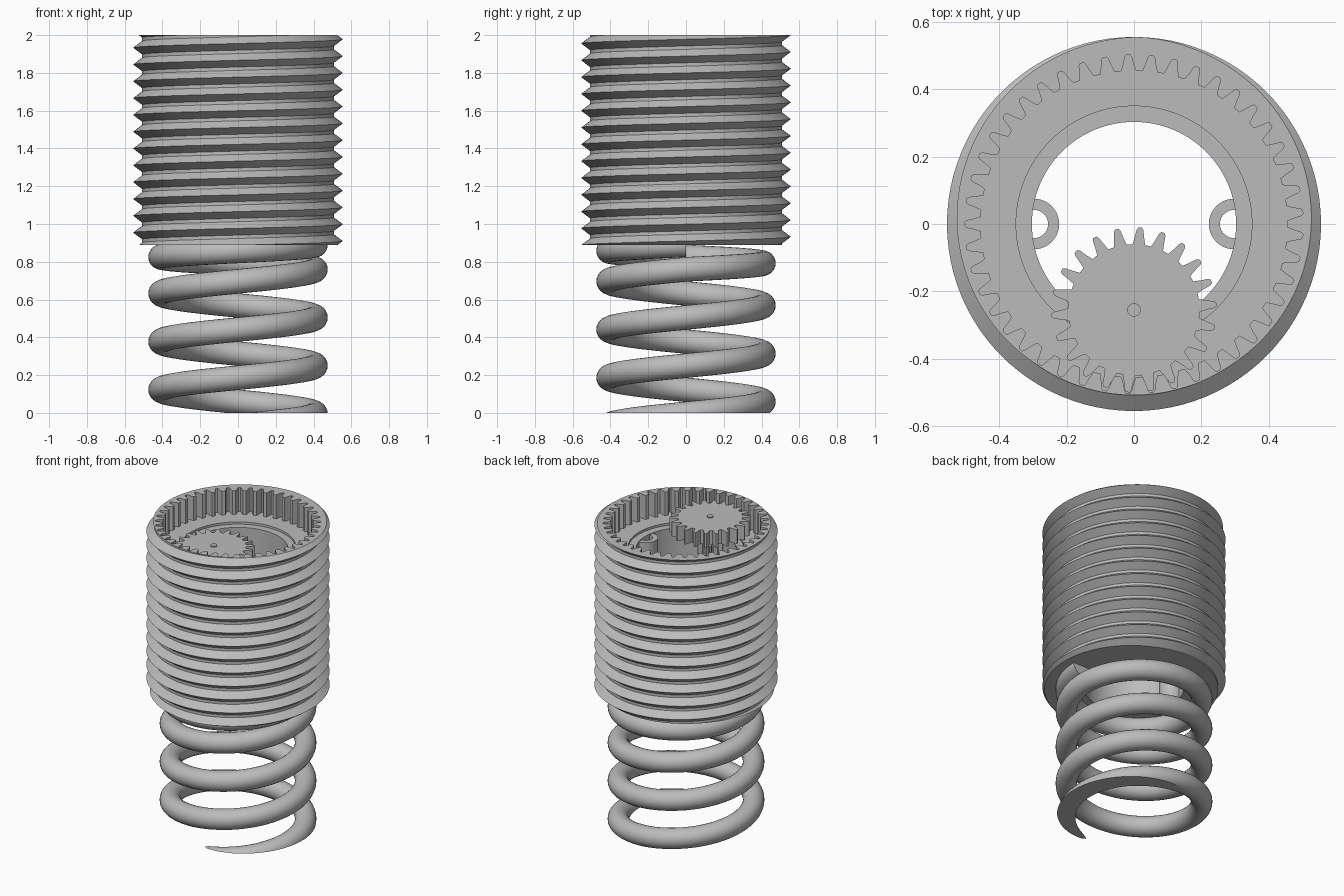
import bpy, bmesh, math
from math import cos, sin, tau, radians
from mathutils import Vector

cube = bpy.data.objects.get("Cube")
if cube:
    bpy.data.objects.remove(cube)

metal = bpy.data.materials.new("grey_metal")
metal.use_nodes = True
GREY = (0.5, 0.5, 0.5, 1)
metal.diffuse_color = GREY
metal.node_tree.nodes["Principled BSDF"].inputs["Base Color"].default_value = GREY


def finish(bm, name, recalc=True):
    if recalc:
        bmesh.ops.recalc_face_normals(bm, faces=bm.faces)
    mesh = bpy.data.meshes.new(name)
    bm.to_mesh(mesh)
    bm.free()
    ob = bpy.data.objects.new(name, mesh)
    bpy.context.collection.objects.link(ob)
    mesh.materials.append(metal)
    bpy.ops.object.select_all(action='DESELECT')
    ob.select_set(True)
    bpy.context.view_layer.objects.active = ob
    bpy.ops.object.shade_smooth_by_angle(angle=radians(30))
    return ob


def circle(r, n=96, cx=0, cy=0):
    return [(cx + r * cos(tau * i / n), cy + r * sin(tau * i / n)) for i in range(n)]


def tooth_ring(teeth, root, tip, phase, cx=0, cy=0):
    """Outline of a gear with rounded teeth; one tooth is centred on phase."""
    shape = [(-.34, 0), (-.23, .4), (-.15, .85), (-.08, 1),
             (.08, 1), (.15, .85), (.23, .4), (.34, 0)]
    pts = []
    for t in range(teeth):
        for f, h in shape:
            a = radians(phase) + tau * (t + f) / teeth
            r = root + (tip - root) * h
            pts.append((cx + r * cos(a), cy + r * sin(a)))
    return pts


def add_loop(bm, pts, z):
    vs = [bm.verts.new((x, y, z)) for x, y in pts]
    es = [bm.edges.new((vs[i - 1], vs[i])) for i in range(len(vs))]
    return vs, es


def wall(bm, a, b):
    for i in range(len(a)):
        bm.faces.new((a[i - 1], a[i], b[i], b[i - 1]))


def fill(bm, edges):
    bmesh.ops.triangle_fill(bm, edges=edges, use_beauty=True, normal=Vector((0, 0, 1)))


def prism(name, pts, z0, z1):
    bm = bmesh.new()
    low, _ = add_loop(bm, pts, z0)
    high, _ = add_loop(bm, pts, z1)
    wall(bm, low, high)
    bm.faces.new(low)
    bm.faces.new(high)
    return finish(bm, name)


def tube(name, cx, r_out, r_in, z0, z1):
    bm = bmesh.new()
    rings = [add_loop(bm, circle(r, 40, cx), z)[0]
             for r, z in ((r_out, z0), (r_out, z1), (r_in, z1), (r_in, z0))]
    for i in range(4):
        wall(bm, rings[i - 1], rings[i])
    return finish(bm, name)


# Threaded housing: helical outer skin trimmed flat at both ends
BOTTOM, TOP, LEDGE = 0.89, 2.0, 1.84
PITCH, CREST, ROOT, N = 0.089, 0.555, 0.508, 96
bm = bmesh.new()
rows = []
for k in range(N * 17 + 1):
    a, z = tau * k / N, 0.91 - 2 * PITCH + PITCH * k / N
    rows.append([bm.verts.new((r * cos(a), r * sin(a), z + dz * PITCH))
                 for r, dz in ((CREST, 0), (ROOT, .4), (ROOT, .6))])
for k in range(N * 16):
    a, b = rows[k], rows[k + 1]
    a, b = a + [rows[k + N][0]], b + [rows[k + N + 1][0]]
    for j in range(3):
        bm.faces.new((a[j], b[j], b[j + 1], a[j + 1]))
ends = []
for z, sign in ((BOTTOM, -1), (TOP, 1)):
    bmesh.ops.bisect_plane(bm, geom=bm.verts[:] + bm.edges[:] + bm.faces[:], dist=1e-6,
                           plane_co=(0, 0, z), plane_no=(0, 0, sign), clear_outer=True)
for z in (BOTTOM, TOP):
    ends.append([e for e in bm.edges if e.is_boundary
                 and all(abs(v.co.z - z) < 1e-4 for v in e.verts)])

# Internal ring gear, stepped ledge and bore of the housing
teeth = tooth_ring(45, 0.455, 0.502, 92)
rim, rim_edges = add_loop(bm, teeth, TOP)
floor, floor_edges = add_loop(bm, teeth, LEDGE)
wall(bm, floor, rim)
bore = [add_loop(bm, circle(r), z)
        for r, z in ((.35, LEDGE), (.35, LEDGE - .015), (.303, LEDGE - .015), (.303, BOTTOM))]
for a, b in zip(bore, bore[1:]):
    wall(bm, a[0], b[0])
fill(bm, ends[1] + rim_edges)
fill(bm, floor_edges + bore[0][1])
fill(bm, ends[0] + bore[-1][1])
finish(bm, "threaded_housing")

# Guide tubes on both sides of the bore
for side, x in (("left", 0.297), ("right", -0.297)):
    tube(side + "_guide_tube", x, 0.075, 0.042, BOTTOM + .005, LEDGE - .02)

# Planet gear, its pinion and shaft
GY = -0.255
prism("planet_gear", tooth_ring(22, 0.195, 0.245, 85.7, 0, GY), 1.845, 1.94)
prism("pinion", tooth_ring(10, 0.05, 0.08, 90, 0, GY), 1.70, 1.78)
prism("gear_shaft", circle(0.02, 24, 0, GY), 1.66, 1.947)

# Coil spring: open turns, a closed last turn and a ground lower end
bm = bmesh.new()
SEG, SIDES, R, WIRE = 72, 24, 0.41, 0.065
sections = []
for k in range(int(-0.4 * SEG), 4 * SEG + 1):
    t = k / SEG
    z = -0.005 + 0.255 * min(t, 3) + 0.13 * max(t - 3, 0)
    a = tau * t
    sections.append([bm.verts.new(((R + u) * cos(a), (R + u) * sin(a), z + w))
                     for u, w in circle(WIRE, SIDES)])
for a, b in zip(sections, sections[1:]):
    wall(bm, a, b)
bm.faces.new(sections[0])
bm.faces.new(sections[-1])
cut = bmesh.ops.bisect_plane(bm, geom=bm.verts[:] + bm.edges[:] + bm.faces[:], dist=1e-6,
                             plane_co=(0, 0, 0), plane_no=(0, 0, -1), clear_outer=True)
fill(bm, [e for e in bm.edges if e.is_boundary])
finish(bm, "coil_spring")
